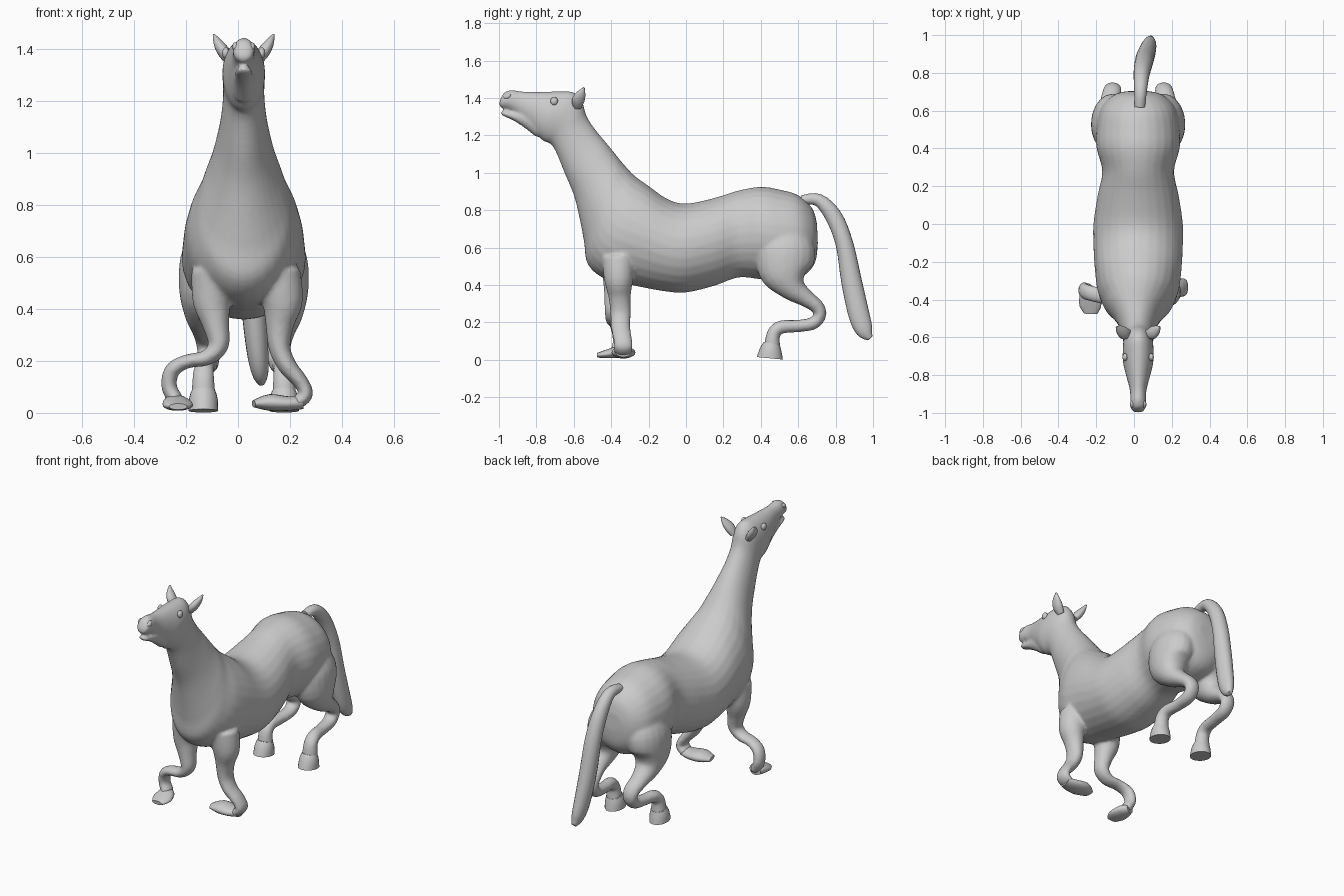
import bpy, bmesh, math
from mathutils import Vector, Matrix

CX = 0.022  # the torso's centre line sits slightly off x = 0


def spline(rows, n=4):
    """Catmull-Rom interpolation of rows of numbers."""
    out = []
    for i in range(len(rows) - 1):
        p0, p1, p2, p3 = (rows[max(0, min(len(rows) - 1, i + k))] for k in (-1, 0, 1, 2))
        for s in range(n):
            t = s / n
            out.append([0.5 * (2 * b + (c - a) * t + (2 * a - 5 * b + 4 * c - d) * t * t
                               + (3 * b - a - 3 * c + d) * t ** 3)
                        for a, b, c, d in zip(p0, p1, p2, p3)])
    return out + [list(rows[-1])]


def loft(bm, sections, sides=20):
    """Skin elliptical sections given as (centre, half axis, half axis)."""
    rings = []
    for c, a, b in sections:
        rings.append([bm.verts.new(c + a * math.cos(2 * math.pi * k / sides)
                                   + b * math.sin(2 * math.pi * k / sides))
                      for k in range(sides)])
    for r, q in zip(rings, rings[1:]):
        for k in range(sides):
            j = (k + 1) % sides
            bm.faces.new((r[k], r[j], q[j], q[k]))
    bm.faces.new(rings[0][::-1])
    bm.faces.new(rings[-1])


def trunk(bm, rows):
    """Rows: top y, top z, bottom y, bottom z, half width."""
    secs = []
    for yt, zt, yb, zb, w in spline(rows):
        top, bot = Vector((CX, yt, zt)), Vector((CX, yb, zb))
        secs.append(((top + bot) / 2, Vector((w, 0, 0)), (top - bot) / 2))
    loft(bm, secs, 28)


def limb(bm, rows, ref, n=4):
    """Rows: x, y, z, half size along ref, half size across."""
    rows = spline(rows, n)
    pts = [Vector(r[:3]) for r in rows]
    secs = []
    for i, r in enumerate(rows):
        t = (pts[min(i + 1, len(pts) - 1)] - pts[max(i - 1, 0)]).normalized()
        b = t.cross(Vector(ref)).normalized()
        secs.append((pts[i], b.cross(t) * r[3], b * r[4]))
    loft(bm, secs)


def finish(name, bm, angle=None):
    bmesh.ops.recalc_face_normals(bm, faces=bm.faces)
    me = bpy.data.meshes.new(name)
    bm.to_mesh(me)
    bm.free()
    ob = bpy.data.objects.new(name, me)
    bpy.context.collection.objects.link(ob)
    bpy.context.view_layer.objects.active = ob
    bpy.ops.object.select_all(action='DESELECT')
    ob.select_set(True)
    bpy.ops.object.shade_smooth_by_angle(angle=math.radians(angle or 60))
    return ob


def ball(name, loc, size, rot=0):
    bm = bmesh.new()
    m = Matrix.Translation(loc) @ Matrix.Rotation(rot, 4, 'X') @ Matrix.Diagonal((*size, 1))
    bmesh.ops.create_uvsphere(bm, u_segments=16, v_segments=10, radius=1, matrix=m)
    return finish(name, bm)


X, Y = (1, 0, 0), (0, 1, 0)
body = bmesh.new()

# torso, neck and head down to the upper lip
trunk(body, [
    (.70, .73, .705, .62, .06), (.675, .81, .69, .52, .13), (.60, .88, .63, .45, .195),
    (.50, .91, .50, .42, .22), (.40, .925, .40, .43, .22), (.28, .905, .28, .44, .19),
    (.15, .865, .15, .395, .215), (0, .835, 0, .36, .237), (-.10, .86, -.12, .367, .237),
    (-.20, .93, -.27, .395, .23), (-.27, .98, -.43, .43, .215), (-.31, 1.02, -.525, .51, .185),
    (-.345, 1.06, -.545, .63, .16), (-.385, 1.11, -.57, .76, .13), (-.43, 1.165, -.60, .88, .108),
    (-.48, 1.225, -.65, 1.0, .09), (-.53, 1.30, -.695, 1.11, .08), (-.555, 1.38, -.725, 1.155, .08),
    (-.60, 1.43, -.755, 1.165, .082), (-.68, 1.435, -.785, 1.19, .08),
    (-.78, 1.433, -.83, 1.24, .063), (-.87, 1.434, -.89, 1.30, .044),
    (-.93, 1.442, -.945, 1.335, .042), (-.97, 1.43, -.98, 1.345, .04), (-.995, 1.39, -1.0, 1.355, .022)])
# lower jaw
trunk(body, [(-.76, 1.33, -.80, 1.19, .05), (-.85, 1.33, -.87, 1.245, .04),
             (-.92, 1.325, -.925, 1.28, .034), (-.97, 1.33, -.97, 1.30, .03),
             (-.99, 1.325, -.99, 1.312, .015)])

# hind legs: thigh, hock, cannon bent forward, pastern
for s in (-1, 1):
    limb(body, [(CX + s * x, y, z, a, b) for x, y, z, a, b in (
        (.11, .52, .68, .09, .12), (.13, .53, .58, .115, .16), (.15, .53, .47, .10, .14),
        (.155, .57, .385, .075, .075), (.15, .64, .33, .055, .047), (.138, .70, .285, .05, .038),
        (.135, .717, .24, .045, .033), (.135, .68, .195, .042, .034), (.14, .59, .18, .037, .033),
        (.15, .51, .175, .038, .036), (.155, .468, .14, .042, .036), (.155, .46, .06, .047, .045))], X)

# front legs, each buckled in its own way
limb(body, [(-.09, -.37, .54, .09, .09), (-.10, -.37, .43, .075, .075), (-.085, -.38, .34, .058, .052),
            (-.075, -.385, .26, .05, .04), (-.12, -.385, .212, .045, .03), (-.195, -.375, .198, .042, .027),
            (-.252, -.36, .165, .042, .03), (-.265, -.35, .10, .042, .03), (-.235, -.36, .045, .045, .03)], Y)
limb(body, [(.15, -.36, .54, .09, .09), (.17, -.36, .43, .078, .08), (.16, -.355, .34, .06, .055),
            (.16, -.35, .25, .055, .042), (.19, -.35, .18, .052, .036), (.24, -.34, .12, .05, .03),
            (.262, -.335, .07, .05, .027), (.225, -.335, .038, .05, .026)], Y)
ob = finish("horse_body", body)

# blend the limbs into the torso
rm = ob.modifiers.new("blend", 'REMESH')
rm.mode, rm.voxel_size, rm.use_smooth_shade = 'VOXEL', 0.01, True
sm = ob.modifiers.new("soften", 'SMOOTH')
sm.factor, sm.iterations = 0.5, 5

# hind hooves
for s, side in ((-1, "left"), (1, "right")):
    bm = bmesh.new()
    limb(bm, [(CX + s * .155, .46, .085, .046, .045), (CX + s * .155, .453, .055, .055, .058),
              (CX + s * .155, .448, .008, .057, .07)], X, 2)
    finish("hind_hoof_" + side, bm, 40)

# front hooves, folded flat on the ground
bm = bmesh.new()
limb(bm, [(-.25, -.335, .04, .03, .022), (-.24, -.37, .04, .05, .03),
          (-.23, -.43, .03, .058, .022), (-.23, -.475, .024, .035, .012)], X, 3)
finish("front_hoof_left", bm, 50)
bm = bmesh.new()
limb(bm, [(.25, -.335, .04, .04, .025), (.19, -.335, .036, .058, .028),
          (.12, -.335, .04, .062, .032), (.06, -.345, .035, .035, .014)], Y, 3)
finish("front_hoof_right", bm, 50)

# tail
bm = bmesh.new()
limb(bm, [(.03, .62, .855, .028, .025), (.035, .71, .853, .034, .034), (.04, .79, .765, .042, .045),
          (.05, .847, .62, .048, .047), (.06, .885, .42, .048, .055), (.075, .925, .24, .042, .056),
          (.085, .955, .155, .032, .045), (.09, .985, .115, .014, .016)], X)
finish("tail", bm)

# ears, eyes and nostrils
for s, side in ((-1, "left"), (1, "right")):
    bm = bmesh.new()
    limb(bm, [(CX + s * .05, -.58, 1.35, .022, .018), (CX + s * .075, -.577, 1.385, .034, .024),
              (CX + s * .098, -.562, 1.42, .026, .018), (CX + s * .115, -.545, 1.455, .004, .004)], Y)
    finish("ear_" + side, bm)
    ball("eye_" + side, (CX + s * .069, -.705, 1.383), (.014, .02, .022))
    ball("nostril_" + side, (CX + s * .03, -.955, 1.408), (.014, .022, .015), 0.5)
